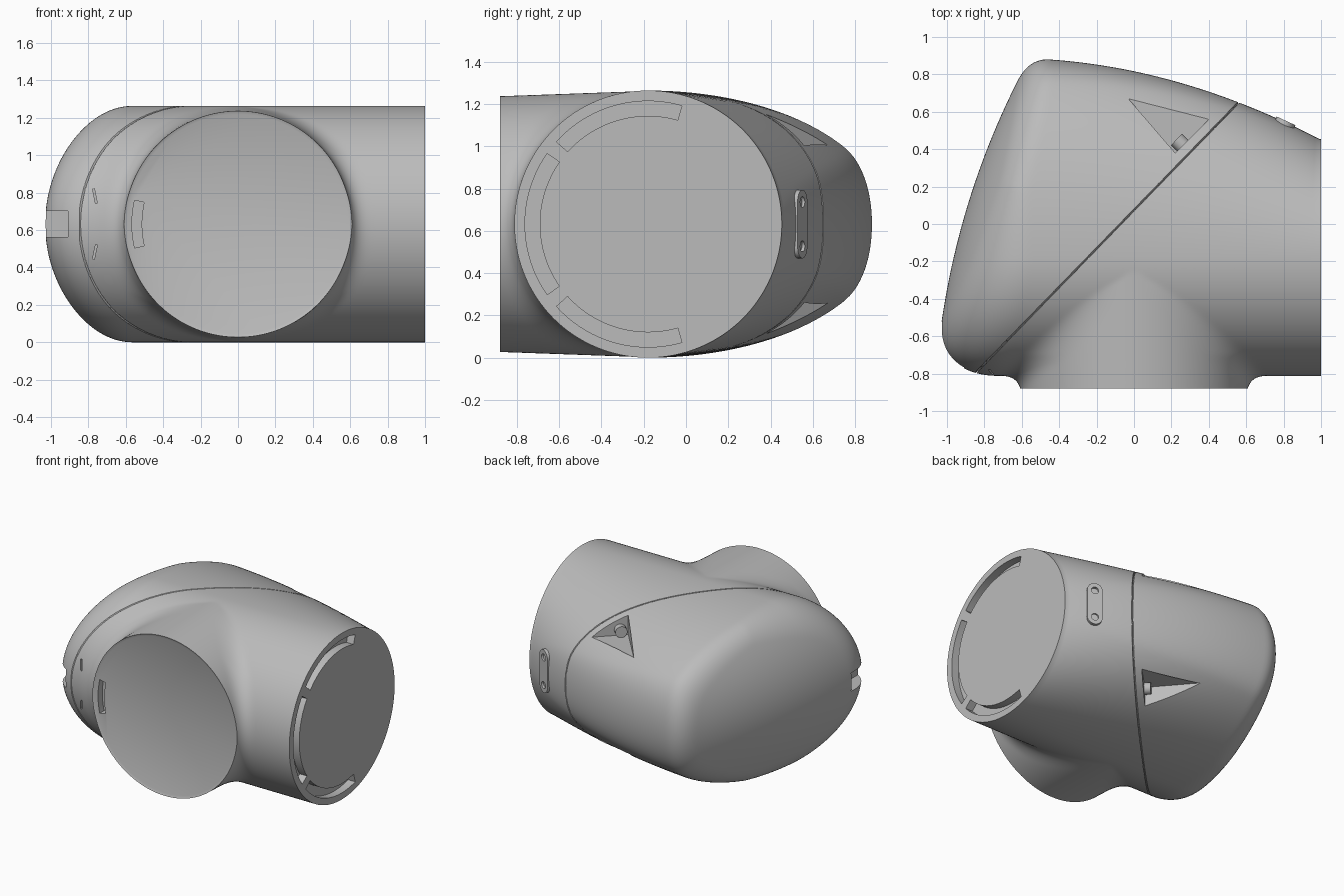
import bpy, bmesh
from math import sin, cos, radians, hypot, pi
from mathutils import Vector, Matrix

if "Cube" in bpy.data.objects:
    bpy.data.objects.remove(bpy.data.objects["Cube"])

grey = bpy.data.materials.new("housing grey")
grey.use_nodes = True
grey.diffuse_color = (0.5, 0.5, 0.5, 1)
grey.node_tree.nodes["Principled BSDF"].inputs["Base Color"].default_value = (0.5, 0.5, 0.5, 1)

R = 0.632                       # main tube radius, also its axis height
CENTRE = Vector((0, -0.18, R))  # where the two tube axes cross


def clamp(v, lo=0.0, hi=1.0):
    return max(lo, min(hi, v))


def smooth_max(a, b, k):
    h = max(k - abs(a - b), 0)
    return max(a, b) + h * h / (4 * k)


def shell(p):
    """Signed field of the housing: below zero inside."""
    x, y, z = p.x, p.y - CENTRE.y, p.z - R
    # main tube, round in front and stretched towards the back
    if y < 0:
        tube = hypot(y, z) - R
    else:
        s, cx = clamp((1 - x) / 1.5), clamp(x, -1.2, 1)
        back = 1.0 - 0.214 * cx - 0.156 * cx * cx
        oval = (hypot(y / (back * (1 + 0.07 * s)), z / R) - 1) * R
        tube = smooth_max(oval, y - back + z * z / 2.2, 0.08 * s + 0.001)
    # slanted domed end of the cap
    dx, dy = x + 0.8, p.y - 0.23
    n, t = -0.945 * dx + 0.326 * dy, 0.326 * dx + 0.945 * dy
    dome = n - 0.045 + 0.12 * t * t + z * z / 1.9
    body = smooth_max(tube, dome, clamp(0.18 - 0.25 * (t + 0.3), 0.1, 0.4))
    # front port, blended in with a fillet
    port = max(hypot(x, z) - 0.605 - 0.036 * (p.y + 0.88), y)
    return -smooth_max(-body, -port, 0.1 * clamp((-p.y - 0.3) / 0.4) + 0.001)


def finish(name, bm):
    bmesh.ops.recalc_face_normals(bm, faces=bm.faces)
    mesh = bpy.data.meshes.new(name)
    bm.to_mesh(mesh)
    bm.free()
    mesh.materials.append(grey)
    obj = bpy.data.objects.new(name, mesh)
    bpy.context.collection.objects.link(obj)
    return obj


def select(obj):
    bpy.ops.object.select_all(action='DESELECT')
    obj.select_set(True)
    bpy.context.view_layer.objects.active = obj


def smooth(obj):
    select(obj)
    bpy.ops.object.shade_smooth_by_angle(angle=radians(30))


def carve(obj, bm):
    cutter = finish("cutter", bm)
    cutter.hide_render = True
    mod = obj.modifiers.new("cut", 'BOOLEAN')
    mod.operation, mod.solver, mod.object = 'DIFFERENCE', 'EXACT', cutter
    select(obj)
    bpy.ops.object.modifier_apply(modifier=mod.name)
    bpy.data.objects.remove(cutter)


def frame(origin, u, v, w):
    m = Matrix((u, v, w)).transposed().to_4x4()
    m.translation = origin
    return m


def prism(bm, outline, depth, m=Matrix()):
    face = bm.faces.new([bm.verts.new(m @ Vector((a, b, 0))) for a, b in outline])
    ext = bmesh.ops.extrude_face_region(bm, geom=[face], use_keep_orig=True)["geom"]
    bmesh.ops.translate(bm, vec=m.to_3x3() @ Vector((0, 0, depth)),
                        verts=[g for g in ext if isinstance(g, bmesh.types.BMVert)])


def arc(r, a, b, steps=24, cx=0):
    return [(cx + r * cos(radians(a + (b - a) * i / steps)),
             r * sin(radians(a + (b - a) * i / steps))) for i in range(steps + 1)]


def arc_slot(r0, r1, a, b):
    return arc(r1, a, b) + arc(r0, b, a)


def rect(x0, x1, y0, y1):
    return [(x0, y0), (x1, y0), (x1, y1), (x0, y1)]


# housing: a sphere pushed out to the field's surface
bm = bmesh.new()
bmesh.ops.create_uvsphere(bm, u_segments=240, v_segments=160, radius=1,
                          matrix=Matrix.Rotation(pi / 2, 4, 'Y'))
for v in bm.verts:
    d, lo, hi = v.co.normalized(), 0.0, 3.0
    for _ in range(18):
        mid = (lo + hi) / 2
        if shell(CENTRE + d * mid) < 0:
            lo = mid
        else:
            hi = mid
    v.co = CENTRE + d * lo


def slice_at(co, no, clear):
    geom = bm.verts[:] + bm.edges[:] + bm.faces[:]
    return bmesh.ops.bisect_plane(bm, geom=geom, plane_co=co, plane_no=no, dist=1e-6,
                                  clear_outer=clear)["geom_cut"]


# flat tube end and flat port face
for co, no in (((1, 0, 0), (1, 0, 0)), ((0, -0.88, 0), (0, -1, 0))):
    rim = [g for g in slice_at(co, no, True) if isinstance(g, bmesh.types.BMEdge)]
    lid = bmesh.ops.contextual_create(bm, geom=rim)["faces"]
# shallow recess leaving a thin lip around the port
bmesh.ops.inset_region(bm, faces=lid, thickness=0.018)
bmesh.ops.translate(bm, verts=list({v for f in lid for v in f.verts}), vec=(0, 0.008, 0))

# seam groove between body and cap
seam_no = Vector((0.717, -0.697, 0)).normalized()
seam_co = Vector((-0.86, -0.81, 0))
for off in (-0.005, 0.005):
    slice_at(seam_co + seam_no * off, seam_no, False)
for g in slice_at(seam_co, seam_no, False):
    if isinstance(g, bmesh.types.BMVert):
        g.co = CENTRE + (g.co - CENTRE) * 0.982
housing = finish("housing", bm)

# all recesses
cuts = bmesh.new()
end = frame((0.94, CENTRE.y, R), (0, 1, 0), (0, 0, 1), (1, 0, 0))
for a, b in ((74, 138), (145, 215), (222, 286)):
    prism(cuts, arc_slot(0.512, 0.582, a, b), 0.12, end)
port = frame((0, -0.82, R), (1, 0, 0), (0, 0, 1), (0, -1, 0))
prism(cuts, arc_slot(0.515, 0.567, 167, 193), 0.12, port)
prism(cuts, rect(-1.1, -0.91, -1, -0.52), 0.14, Matrix.Translation((0, 0, R - 0.07)))
for side in (-1, 1):
    prism(cuts, [(-0.03, 0.67), (0.22, 0.38), (0.4, 0.56)], side * 0.4,
          Matrix.Translation((0, 0, R + side * 0.372)))
    tick = Matrix.Translation((-0.765, -0.8, R + side * 0.15)) @ Matrix.Rotation(side * -0.2, 4, 'Y')
    prism(cuts, rect(-0.005, 0.005, -0.05, 0.03), 0.08,
          tick @ Matrix.Translation((0, 0, -0.04)))
carve(housing, cuts)
smooth(housing)

# screws in the triangular pockets
for side, name in ((1, "upper_screw"), (-1, "lower_screw")):
    bm = bmesh.new()
    out = -seam_no
    m = frame(Vector((0.27, 0.41, R + side * 0.415)), out.cross(Vector((0, 0, 1))), (0, 0, 1), out)
    m = frame(m.translation, (0, 0, 1), out.cross(Vector((0, 0, 1))), out)
    prism(bm, arc(0.042, 0, 345, 23), 0.06, m)
    smooth(finish(name, bm))

# rounded plate with two holes on the back
n = Vector((0.42, 0.907, 0)).normalized()
up = Vector((0, 0, 1))
plate_frame = frame(Vector((0.81, 0.544, R)) - n * 0.05, up, n.cross(up), n)
bm = bmesh.new()
prism(bm, arc(0.055, -90, 90, 12, 0.107) + arc(0.055, 90, 270, 12, -0.107), 0.058, plate_frame)
plate = finish("back_plate", bm)
holes = bmesh.new()
for c in (-0.105, 0.105):
    prism(holes, arc(0.026, 0, 345, 23, c), 0.1, plate_frame @ Matrix.Translation((0, 0, 0.03)))
carve(plate, holes)
smooth(plate)
